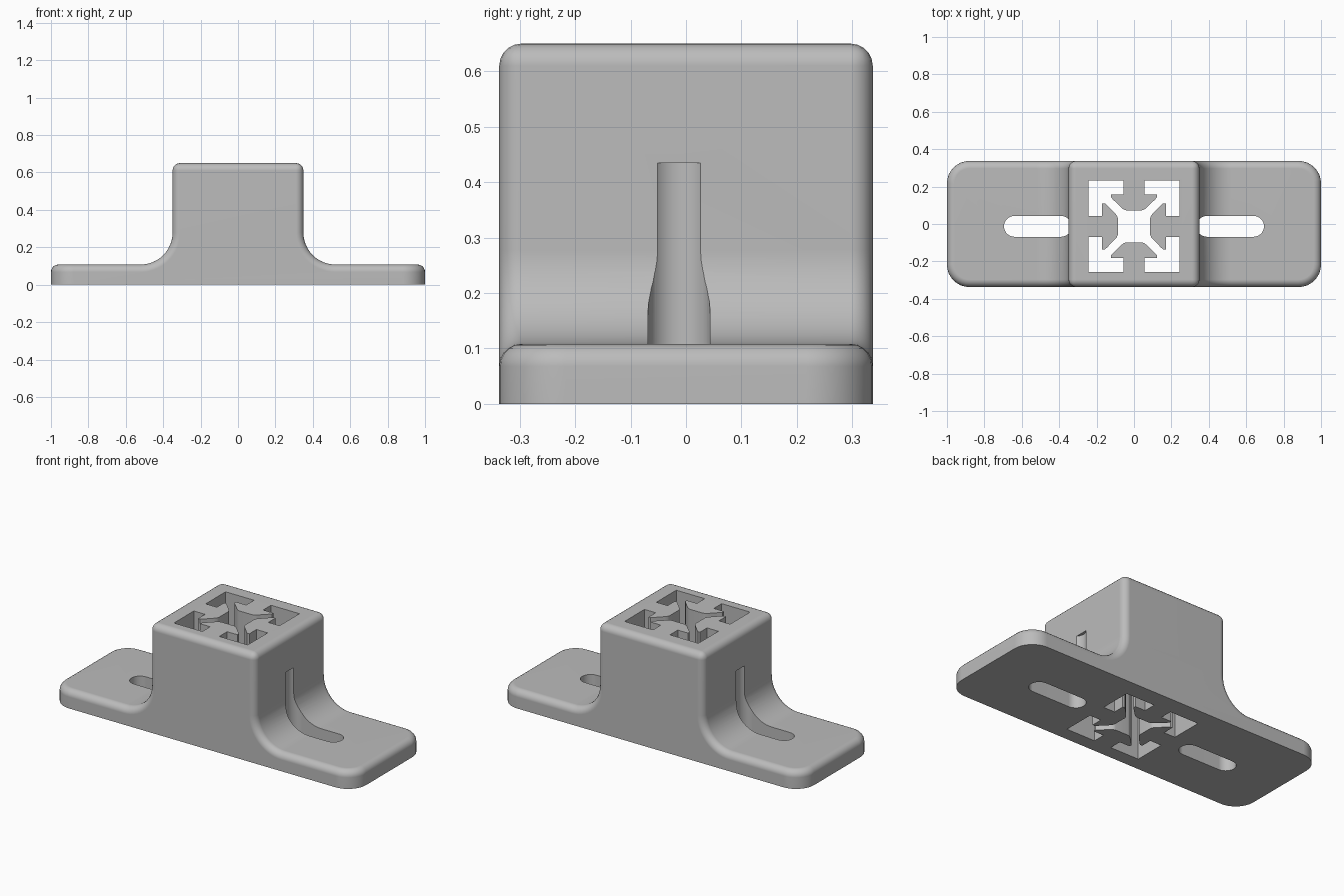
import bpy
import bmesh
from math import pi, sin, cos, radians

cube = bpy.data.objects.get("Cube")
if cube:
    bpy.data.objects.remove(cube, do_unlink=True)

HALF_DEPTH = 0.337
BASE_TOP, TOWER_TOP = 0.108, 0.65
TOWER_X, FILLET = 0.35, 0.17
CUT_Y = -0.0125          # the cut-outs sit slightly forward of centre

grey = bpy.data.materials.new("plain grey")
grey.use_nodes = True
grey.diffuse_color = (0.5, 0.5, 0.5, 1)
grey.node_tree.nodes["Principled BSDF"].inputs["Base Color"].default_value = (0.5, 0.5, 0.5, 1)


def arc(cx, cy, r, start, end, steps):
    angles = [radians(start + (end - start) * i / steps) for i in range(steps + 1)]
    return [(cx + r * cos(a), cy + r * sin(a)) for a in angles]


def extrude(points, direction):
    """Prism from a closed loop of 3D points."""
    bm = bmesh.new()
    face = bm.faces.new([bm.verts.new(p) for p in points])
    new = bmesh.ops.extrude_face_region(bm, geom=[face])["geom"]
    bmesh.ops.translate(bm, vec=direction, verts=[v for v in new if isinstance(v, bmesh.types.BMVert)])
    bmesh.ops.recalc_face_normals(bm, faces=bm.faces)
    return bm


def make_object(name, bm):
    mesh = bpy.data.meshes.new(name)
    bm.to_mesh(mesh)
    bm.free()
    obj = bpy.data.objects.new(name, mesh)
    bpy.context.collection.objects.link(obj)
    mesh.materials.append(grey)
    return obj


def cutter(name, outline, z0, z1):
    obj = make_object(name, extrude([(x, y, z0) for x, y in outline], (0, 0, z1 - z0)))
    obj.hide_render = True
    return obj


# Bracket body: flanged foot sweeping up into a square tower
right = [(1, 0), (1, BASE_TOP)]
right += arc(TOWER_X + FILLET, BASE_TOP + FILLET, FILLET, 270, 180, 14)
right += [(TOWER_X, TOWER_TOP)]
profile = right + [(-x, z) for x, z in reversed(right)]
bm = extrude([(x, -HALF_DEPTH, z) for x, z in profile], (0, 2 * HALF_DEPTH, 0))

# Round the foot corners in plan
corners = [e for e in bm.edges
           if all(abs(v.co.x) > 0.99 for v in e.verts)
           and abs(e.verts[0].co.z - e.verts[1].co.z) > 0.05]
bmesh.ops.bevel(bm, geom=corners, offset=0.12, segments=8, profile=0.5, affect='EDGES')

# Soften every sharp edge except the underside rim
rim = [e for e in bm.edges
       if all(v.co.z > 0.01 for v in e.verts) and e.calc_face_angle(0) > radians(50)]
bmesh.ops.bevel(bm, geom=rim, offset=0.04, segments=5, profile=0.5, affect='EDGES')
bracket = make_object("mounting_bracket", bm)

# Mounting slots, which also groove the tower sides
cutters = []
radius, inner, outer = 0.056, 0.39, 0.639
slot = arc(outer, CUT_Y, radius, -90, 90, 14) + arc(inner, CUT_Y, radius, 90, 270, 14)
for side, sign in (("left", 1), ("right", -1)):
    cutters.append(cutter(side + "_slot_cutter", [(sign * x, y) for x, y in slot], -0.1, 0.435))

# Rail-shaped through hole: one quarter, turned four times
half = [(-0.056, 0.244), (-0.056, 0.17), (-0.123, 0.17), (-0.123, 0.156),
        (-0.115, 0.146), (-0.07, 0.102), (-0.057, 0.091), (-0.043, 0.086)]
quarter = [(-0.244, 0.244)] + half + [(-x, y) for x, y in reversed(half)]
hole = []
for turn in range(4):
    a = -turn * pi / 2
    hole += [(x * cos(a) - y * sin(a), x * sin(a) + y * cos(a) + CUT_Y) for x, y in quarter]
cutters.append(cutter("rail_hole_cutter", hole, -0.1, 0.8))

for c in cutters:
    mod = bracket.modifiers.new(c.name, 'BOOLEAN')
    mod.operation = 'DIFFERENCE'
    mod.solver = 'EXACT'
    mod.object = c

# Bake the cuts, then drop the cutters
graph = bpy.context.evaluated_depsgraph_get()
baked = bpy.data.meshes.new_from_object(bracket.evaluated_get(graph))
bracket.modifiers.clear()
bracket.data = baked
for c in cutters:
    bpy.data.objects.remove(c, do_unlink=True)

# Smooth shading with crisp cut edges
bpy.ops.object.select_all(action='DESELECT')
bracket.select_set(True)
bpy.context.view_layer.objects.active = bracket
bpy.ops.object.shade_smooth_by_angle(angle=radians(30))
weighted = bracket.modifiers.new("even_shading", 'WEIGHTED_NORMAL')
weighted.keep_sharp = True
